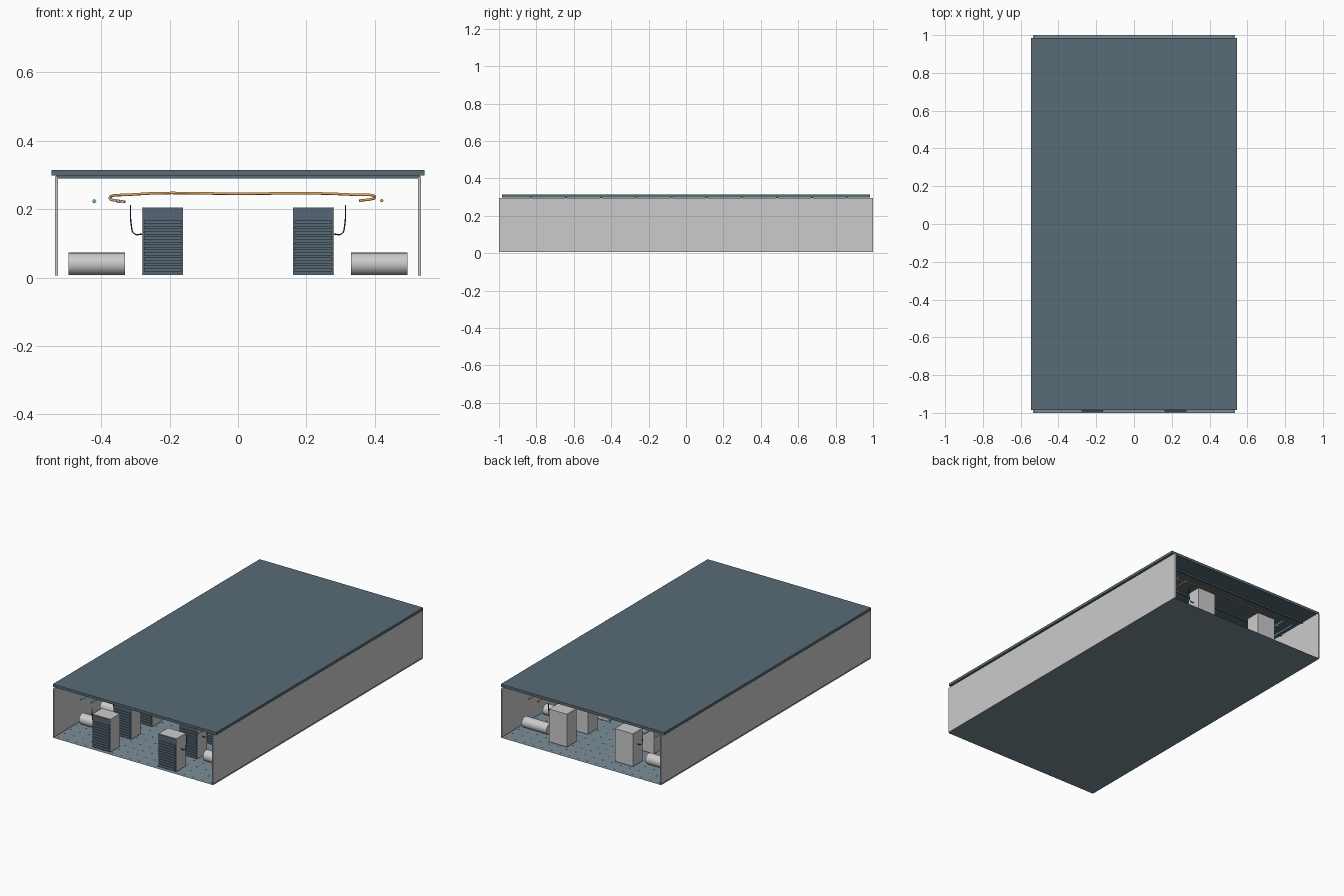
import bpy, bmesh, math
from mathutils import Matrix, Vector

if "Cube" in bpy.data.objects:
    bpy.data.objects.remove(bpy.data.objects["Cube"])


def material(name, rgb):
    m = bpy.data.materials.new(name)
    m.diffuse_color = (*rgb, 1)
    m.use_nodes = True
    m.node_tree.nodes["Principled BSDF"].inputs["Base Color"].default_value = m.diffuse_color
    return m


SLATE = material("slate", (0.10, 0.15, 0.18))
FLOOR = material("floor_blue", (0.20, 0.27, 0.32))
DOOR = material("door_blue", (0.09, 0.13, 0.18))
DARK = material("dark", (0.03, 0.04, 0.05))
COPPER = material("copper", (0.75, 0.38, 0.12))
BLUE = material("coolant_blue", (0.15, 0.50, 0.70))


def finish(name, bm, mat=None):
    me = bpy.data.meshes.new(name)
    bm.to_mesh(me)
    bm.free()
    ob = bpy.data.objects.new(name, me)
    bpy.context.collection.objects.link(ob)
    if mat:
        me.materials.append(mat)
    return ob


def boxes(name, ranges, mat=None):
    """One object from boxes given as (x0, x1, y0, y1, z0, z1)."""
    bm = bmesh.new()
    for x0, x1, y0, y1, z0, z1 in ranges:
        c = ((x0 + x1) / 2, (y0 + y1) / 2, (z0 + z1) / 2)
        bmesh.ops.create_cube(bm, size=1, matrix=Matrix.Translation(c)
                              @ Matrix.Diagonal((x1 - x0, y1 - y0, z1 - z0, 1)))
    return finish(name, bm, mat)


def pipes(name, paths, radius, mat):
    """Round tubes along smooth paths."""
    cu = bpy.data.curves.new(name, 'CURVE')
    cu.dimensions = '3D'
    cu.bevel_depth = radius
    cu.bevel_resolution = 1
    cu.resolution_u = 5
    cu.use_fill_caps = True
    for path in paths:
        sp = cu.splines.new('BEZIER')
        sp.bezier_points.add(len(path) - 1)
        for p, co in zip(sp.bezier_points, path):
            p.co = co
            p.handle_left_type = p.handle_right_type = 'AUTO'
    ob = bpy.data.objects.new(name, cu)
    bpy.context.collection.objects.link(ob)
    cu.materials.append(mat)
    return ob


# hall shell
bm = bmesh.new()
bmesh.ops.create_grid(bm, x_segments=1, y_segments=1, size=1,
                      matrix=Matrix.Diagonal((0.535, 1, 1, 1)))
finish("floor", bm, FLOOR)
boxes("ceiling", [(-0.545, 0.545, -0.985, 0.985, 0.298, 0.314)], SLATE)
boxes("side_walls", [(s * 0.53 - 0.004, s * 0.53 + 0.004, -1, 1, 0.006, 0.296)
                     for s in (-1, 1)])
boxes("ceiling_beams", [(-0.53, 0.53, y - 0.005, y + 0.005, 0.289, 0.298)
                        for y in (-0.83 + 0.188 * i for i in range(10))], SLATE)

# floor perforations
bm = bmesh.new()
for i in range(18):
    for j in range(34):
        bmesh.ops.create_circle(bm, cap_ends=True, segments=6, radius=0.006,
                                matrix=Matrix.Translation((-0.51 + 0.06 * i, -0.98 + 0.0594 * j, 0.002)))
finish("floor_perforations", bm, DARK)

# equipment racks, two rows
DEPTH = 0.09
ROWS = [-0.985 + 0.2 * i for i in range(10)]
bodies, doors, slats, hoses = [], [], [], []
for s in (-1, 1):
    cx = s * 0.22
    for y in ROWS:
        bodies.append((cx - 0.06, cx + 0.06, y, y + DEPTH, 0.007, 0.205))
        doors.append((cx - 0.058, cx + 0.058, y - 0.004, y, 0.009, 0.203))
        for k in range(10):
            z = 0.018 + 0.0155 * k
            slats.append((cx - 0.055, cx + 0.055, y - 0.009, y - 0.004, z, z + 0.009))
        yc = y + DEPTH / 2
        hoses.append([(s * 0.278, yc, 0.127), (s * 0.303, yc, 0.128),
                      (s * 0.312, yc, 0.155), (s * 0.314, yc, 0.212)])
boxes("rack_bodies", bodies)
boxes("rack_doors", doors, DOOR)
boxes("rack_slats", slats, SLATE)
pipes("rack_hoses", hoses, 0.0022, DARK)

# cooling tanks lying crosswise beside the racks
bm = bmesh.new()
for s in (-1, 1):
    for i in range(9):
        bmesh.ops.create_cone(bm, cap_ends=True, segments=24, radius1=0.0325,
                              radius2=0.0325, depth=0.165,
                              matrix=Matrix.Translation((s * 0.413, -0.775 + 0.2 * i, 0.04))
                              @ Matrix.Rotation(math.pi / 2, 4, 'Y'))
tanks = finish("cooling_tanks", bm)
bpy.context.view_layer.objects.active = tanks
tanks.select_set(True)
bpy.ops.object.shade_smooth_by_angle(angle=math.radians(40))

# overhead supply lines and looping cross pipes
pipes("supply_lines", [[(x, -0.9, 0.223), (x, 0, 0.223), (x, 0.9, 0.223)]
                       for x in (-0.42, -0.35)], 0.006, BLUE)
pipes("return_lines", [[(x, -0.9, 0.225), (x, 0, 0.225), (x, 0.9, 0.225)]
                       for x in (0.36, 0.42)], 0.005, COPPER)
pipes("cross_pipes", [[(-0.33, y, 0.221), (-0.375, y + 0.02, 0.233), (-0.32, y + 0.04, 0.242),
                       (0, y + 0.05, 0.245), (0.34, y + 0.04, 0.242), (0.4, y + 0.02, 0.235),
                       (0.355, y, 0.224)]
                      for y in ROWS[1::2]], 0.004, COPPER)
